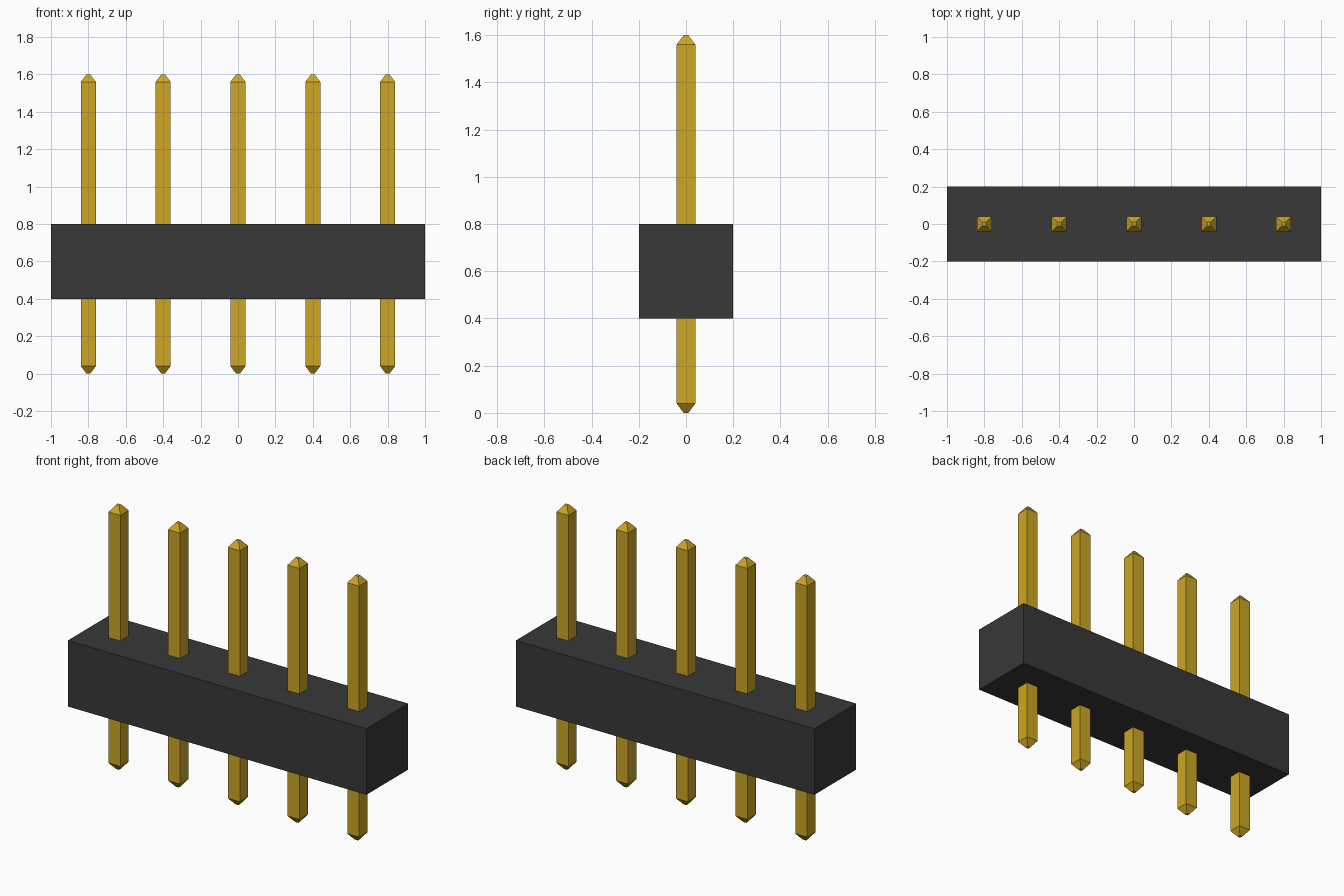
import bpy
import bmesh

cube = bpy.data.objects.get("Cube")
if cube:
    bpy.data.objects.remove(cube, do_unlink=True)


def material(name, color):
    mat = bpy.data.materials.new(name)
    mat.use_nodes = True
    mat.diffuse_color = color
    mat.node_tree.nodes["Principled BSDF"].inputs["Base Color"].default_value = color
    return mat


def square_loft(name, sections, mat):
    """Stack rectangular sections (half x, half y, z) into a closed solid."""
    bm = bmesh.new()
    rings = [[bm.verts.new((sx * hx, sy * hy, z))
              for sx, sy in ((-1, -1), (1, -1), (1, 1), (-1, 1))]
             for hx, hy, z in sections]
    for low, high in zip(rings, rings[1:]):
        for i in range(4):
            j = (i + 1) % 4
            bm.faces.new((low[i], low[j], high[j], high[i]))
    bm.faces.new(rings[0][::-1])
    bm.faces.new(rings[-1])
    mesh = bpy.data.meshes.new(name)
    bm.to_mesh(mesh)
    bm.free()
    mesh.materials.append(mat)
    obj = bpy.data.objects.new(name, mesh)
    bpy.context.collection.objects.link(obj)
    return obj


black = material("black plastic", (0.040, 0.040, 0.040, 1))
gold = material("gold metal", (0.61, 0.38, 0.018, 1))

# Insulating block
square_loft("housing", [(1.0, 0.2, 0.4), (1.0, 0.2, 0.8)], black)

# Square pins with blunt tapered tips, passing through the block
first = square_loft("pin_1", [(0.01, 0.01, 0.0), (0.04, 0.04, 0.04),
                              (0.04, 0.04, 1.56), (0.01, 0.01, 1.6)], gold)
first.location.x = -0.8
for i in range(1, 5):
    pin = first.copy()
    pin.name = f"pin_{i + 1}"
    pin.location.x = -0.8 + 0.4 * i
    bpy.context.collection.objects.link(pin)
